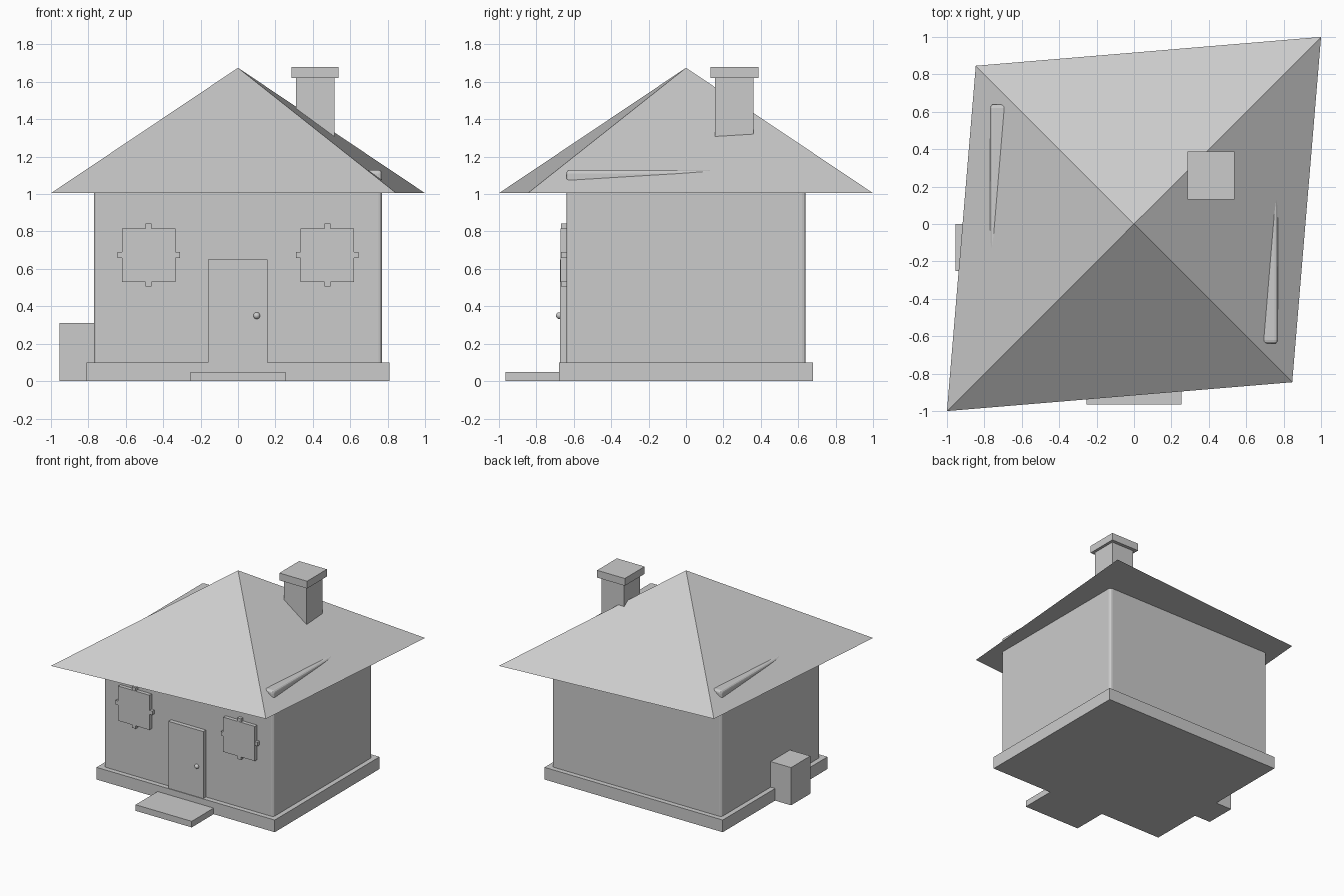
import bpy, bmesh

if "Cube" in bpy.data.objects:
    bpy.data.objects.remove(bpy.data.objects["Cube"])


def box(name, x0, x1, y0, y1, z0, z1):
    """Axis-aligned box from its extents."""
    bpy.ops.mesh.primitive_cube_add(size=1, location=((x0 + x1) / 2, (y0 + y1) / 2, (z0 + z1) / 2))
    ob = bpy.context.object
    ob.name = name
    ob.scale = (x1 - x0, y1 - y0, z1 - z0)
    bpy.ops.object.transform_apply(location=False, rotation=False, scale=True)
    return ob


# Foundation and walls (softly rounded edges, corners poke through the roof)
box("foundation", -0.81, 0.81, -0.68, 0.68, 0, 0.1)
walls = box("walls", -0.77, 0.77, -0.64, 0.64, 0.05, 1.13)
bevel = walls.modifiers.new("rounded_edges", 'BEVEL')
bevel.width = 0.02
bevel.segments = 3

# Skewed four-sided roof with a flat underside
bm = bmesh.new()
base = [bm.verts.new((x, y, 1.005)) for x, y in ((-1, -1), (0.846, -0.846), (1, 1), (-0.846, 0.846))]
apex = bm.verts.new((0, 0, 1.675))
bm.faces.new(base[::-1])
for i in range(4):
    bm.faces.new((base[i], base[(i + 1) % 4], apex))
mesh = bpy.data.meshes.new("roof")
bm.to_mesh(mesh)
bm.free()
bpy.context.collection.objects.link(bpy.data.objects.new("roof", mesh))

# Chimney
box("chimney", 0.31, 0.515, 0.155, 0.36, 1.22, 1.62)
box("chimney_cap", 0.285, 0.537, 0.13, 0.387, 1.62, 1.68)

# Door, knob and step
box("door", -0.16, 0.157, -0.675, -0.62, 0.05, 0.65)
bpy.ops.mesh.primitive_uv_sphere_add(segments=24, ring_count=12, radius=0.018, location=(0.1, -0.677, 0.35))
bpy.context.object.name = "door_knob"
bpy.ops.object.shade_smooth()
box("front_step", -0.255, 0.255, -0.965, -0.66, 0, 0.05)

# Windows with crossing bars that show past the pane
for side, cx in (("left", -0.478), ("right", 0.478)):
    box(side + "_window_pane", cx - 0.143, cx + 0.143, -0.67, -0.63, 0.53, 0.815)
    box(side + "_window_upright_bar", cx - 0.016, cx + 0.016, -0.668, -0.635, 0.505, 0.842)
    box(side + "_window_cross_bar", cx - 0.167, cx + 0.167, -0.668, -0.635, 0.658, 0.69)

# Utility box on the left wall
box("side_box", -0.955, -0.70, -0.25, 0.0, 0, 0.31)
